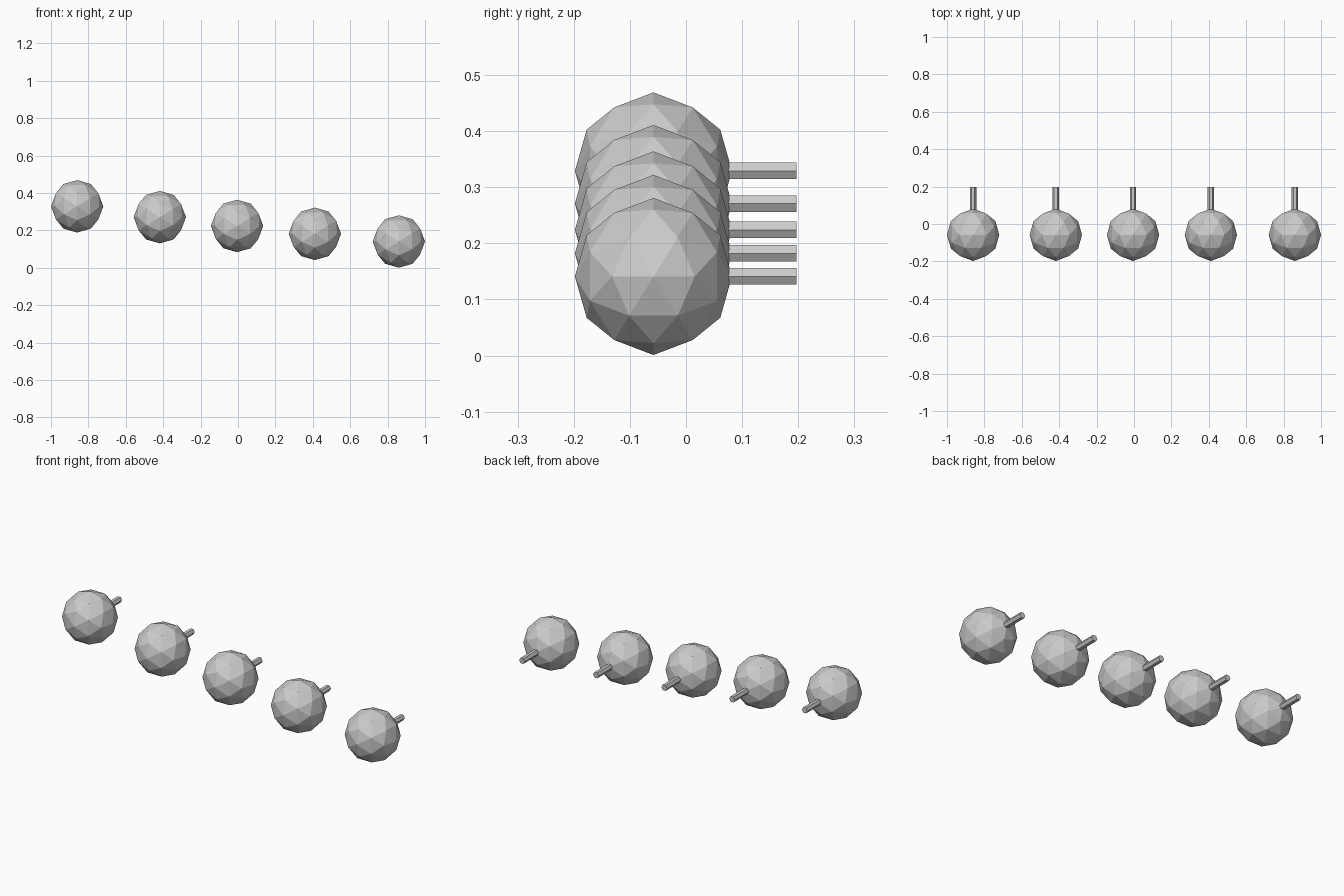
import bpy
import math
from mathutils import Matrix, Vector

cube = bpy.data.objects.get("Cube")
if cube:
    bpy.data.objects.remove(cube, do_unlink=True)

RADIUS = 0.14
BALL_Y = -0.058
ROD_START, ROD_END = 0.0, 0.197

grey = bpy.data.materials.new("light grey")
grey.use_nodes = True
colour = (0.6, 0.6, 0.6, 1)
grey.diffuse_color = colour
grey.node_tree.nodes["Principled BSDF"].inputs["Base Color"].default_value = colour


def finish(name, turn, place):
    """Bake the turn into the mesh, then place, name and colour the part."""
    obj = bpy.context.object
    obj.name = obj.data.name = name
    obj.data.transform(turn)
    obj.location = place
    obj.data.materials.append(grey)


# Tilt that brings an edge of the icosahedron level at the top
ball_turn = Matrix.Rotation(-math.atan(0.618), 4, 'Y')
# Lays the rod along y, with corners pointing sideways
rod_turn = Matrix.Rotation(math.radians(90), 4, 'X') @ Matrix.Rotation(math.radians(90), 4, 'Z')

# Row of faceted knobs stepping down from right to left
places = [(-0.86, 0.329), (-0.418, 0.271), (-0.005, 0.224), (0.411, 0.182), (0.86, 0.141)]
for i, (x, z) in enumerate(places, 1):
    # Faceted ball
    bpy.ops.mesh.primitive_ico_sphere_add(subdivisions=2, radius=RADIUS)
    finish(f"ball_{i}", ball_turn, Vector((x, BALL_Y, z)))

    # Six-sided peg behind the ball
    bpy.ops.mesh.primitive_cylinder_add(vertices=6, radius=0.017, depth=ROD_END - ROD_START)
    finish(f"peg_{i}", rod_turn, Vector((x, (ROD_START + ROD_END) / 2, z)))
